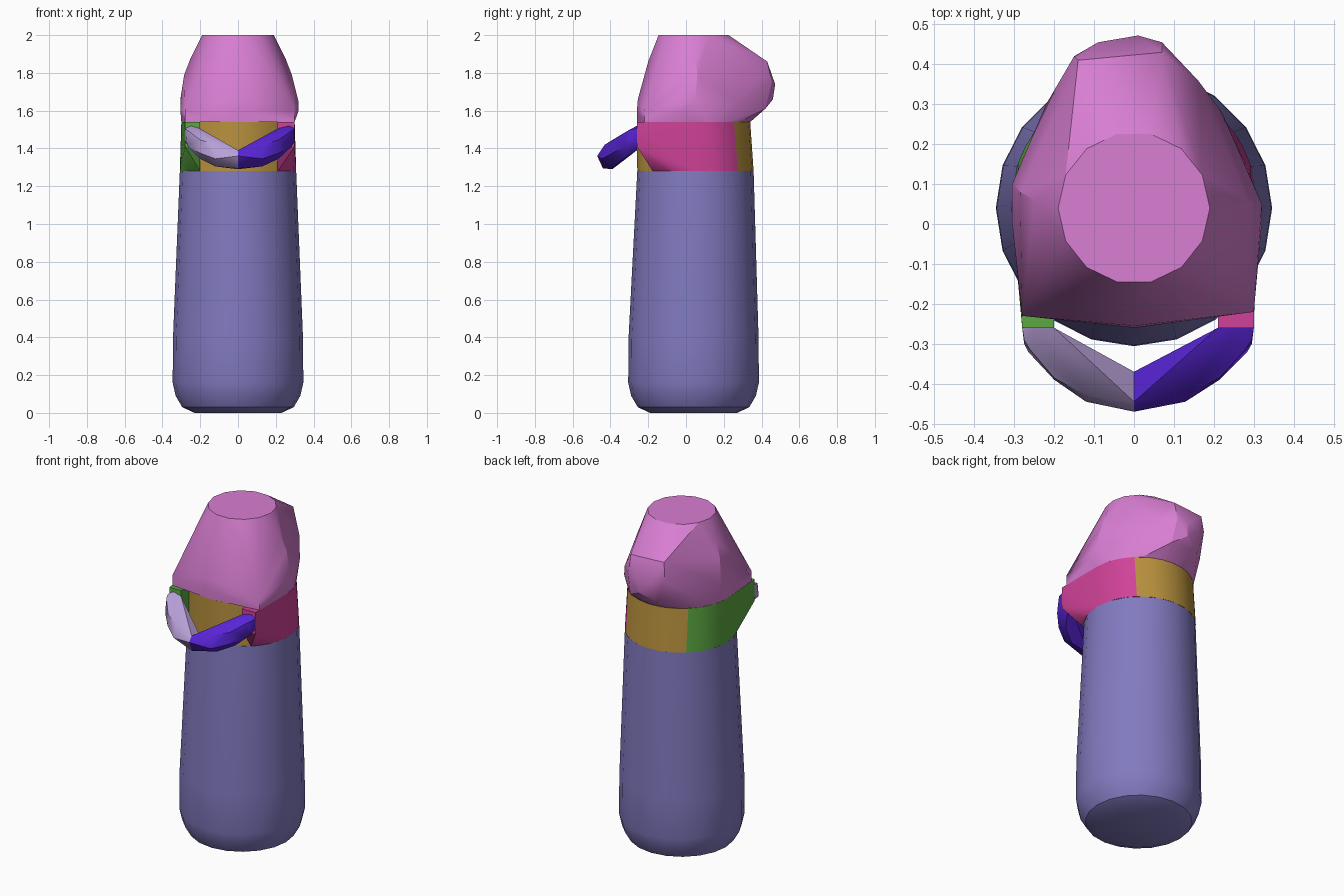
import bpy
import bmesh
from math import sin, cos, pi, sqrt, radians

cube = bpy.data.objects.get("Cube")
if cube:
    bpy.data.objects.remove(cube)

CY = 0.04            # depth of the trunk axis
NECK_LOW, NECK_HIGH = 1.28, 1.54


def material(name, rgb):
    lin = [((c / 255 + 0.055) / 1.055) ** 2.4 for c in rgb] + [1]
    mat = bpy.data.materials.new(name)
    mat.use_nodes = True
    mat.diffuse_color = lin
    mat.node_tree.nodes["Principled BSDF"].inputs["Base Color"].default_value = lin
    return mat


def hull(name, points, mat, angle=28):
    """Solid convex part around the given points."""
    bm = bmesh.new()
    for p in points:
        bm.verts.new(p)
    bmesh.ops.remove_doubles(bm, verts=bm.verts[:], dist=0.002)
    res = bmesh.ops.convex_hull(bm, input=bm.verts[:])
    loose = {g for g in res["geom_interior"] + res["geom_unused"]
             if isinstance(g, bmesh.types.BMVert)}
    bmesh.ops.delete(bm, geom=list(loose), context="VERTS")
    bmesh.ops.dissolve_limit(bm, angle_limit=radians(1),
                             verts=bm.verts[:], edges=bm.edges[:])
    bmesh.ops.recalc_face_normals(bm, faces=bm.faces[:])
    mesh = bpy.data.meshes.new(name)
    bm.to_mesh(mesh)
    bm.free()
    obj = bpy.data.objects.new(name, mesh)
    bpy.context.collection.objects.link(obj)
    mesh.materials.append(mat)
    bpy.ops.object.select_all(action="DESELECT")
    obj.select_set(True)
    bpy.context.view_layer.objects.active = obj
    bpy.ops.object.shade_smooth_by_angle(angle=radians(angle))
    return obj


def ring(r, z, cy=CY, n=20):
    return [(r * cos(2 * pi * i / n), cy + r * sin(2 * pi * i / n), z)
            for i in range(n)]


def neck_slab(x0, x1, steps=6):
    """Points of the neck cylinder between two upright cuts."""
    pts = []
    for z, r, cy in ((NECK_LOW, 0.308, 0.05), (NECK_HIGH, 0.3, CY)):
        for i in range(steps + 1):
            x = x0 + (x1 - x0) * i / steps
            x = max(-r, min(r, x))
            d = sqrt(max(0, r * r - x * x))
            pts += [(x, cy + d, z), (x, cy - d, z)]
    return pts


violet = material("dusty violet", (130, 122, 192))
pink = material("orchid pink", (216, 126, 210))
gold = material("gold", (186, 146, 62))
green = material("leaf green", (92, 168, 66))
magenta = material("magenta", (208, 66, 152))
lavender = material("lavender", (184, 160, 216))
indigo = material("deep indigo", (88, 36, 214))

# Trunk: tapered column with a rounded foot
hull("body", ring(0.23, 0) + ring(0.295, 0.03) + ring(0.33, 0.09)
     + ring(0.346, 0.16) + ring(0.344, 0.4)
     + ring(0.308, NECK_LOW, 0.05), violet)

# Neck: central slab and two shoulders that reach forward
hull("neck_core", neck_slab(-0.2, 0.21), gold)
for side, name, mat, inner, outer in ((-1, "right_shoulder", green, 0.2, 0.28),
                                      (1, "left_shoulder", magenta, 0.21, 0.3)):
    front = [(side * x, -0.26, z) for x in (inner, outer)
             for z in (1.41, NECK_HIGH)]
    hull(name, neck_slab(side * inner, side * 0.308) + front, mat)

# Arms: curved wedges meeting at the centre line
for side, name, mat, inner, outer in ((-1, "right_arm", lavender, 0.2, 0.28),
                                      (1, "left_arm", indigo, 0.21, 0.3)):
    hand = [(0, -0.47, 1.36), (0, -0.44, 1.295), (0, -0.39, 1.29),
            (0, -0.37, 1.37), (0, -0.445, 1.39)]
    middle = [(0.12, -0.445, 1.345), (0.12, -0.43, 1.42), (0.12, -0.38, 1.305),
              (0.2, -0.39, 1.375), (0.2, -0.385, 1.445), (0.2, -0.33, 1.345),
              (0.265, -0.32, 1.41), (0.26, -0.315, 1.49)]
    root = [(inner, -0.26, 1.39), (inner, -0.26, 1.505),
            (outer - 0.04, -0.26, 1.39), (outer, -0.26, 1.44),
            (outer, -0.26, 1.505), (outer - 0.03, -0.26, 1.52),
            (outer - 0.005, -0.3, 1.45), (outer - 0.005, -0.29, 1.5)]
    scale = outer / 0.28
    pts = hand + [(x * scale, y, z) for x, y, z in middle] + root
    hull(name, [(side * x, y, z) for x, y, z in pts], mat, 35)

# Head: flat crown, wide front brim and a bulge at the back
crown = ring(0.19, 2, CY, 14)
base = ring(0.3, NECK_HIGH)
brim = [(x, y, z) for x, y in ((-0.28, -0.23), (0, -0.26), (0.3, -0.22))
        for z in (NECK_HIGH, 1.6)] + [(0, -0.255, 1.66)]
cheeks = [(-0.305, 0.1, 1.66), (-0.305, 0, 1.6), (0.32, 0, 1.6),
          (0.32, 0.05, 1.65), (-0.285, 0.08, 1.79), (0.285, 0.06, 1.79),
          (-0.25, 0.06, 1.88), (0.25, 0.05, 1.88), (0, -0.2, 1.86)]
bulge = [(-0.15, 0.42, 1.76), (-0.09, 0.455, 1.74), (0.01, 0.472, 1.74),
         (0.07, 0.455, 1.75), (0.16, 0.36, 1.74), (-0.14, 0.41, 1.86),
         (0.07, 0.43, 1.86), (-0.1, 0.42, 1.61), (0.08, 0.42, 1.61),
         (-0.22, 0.3, 1.66), (0.22, 0.28, 1.64), (0, 0.46, 1.66)]
hull("head", crown + base + brim + cheeks + bulge, pink, 26)
